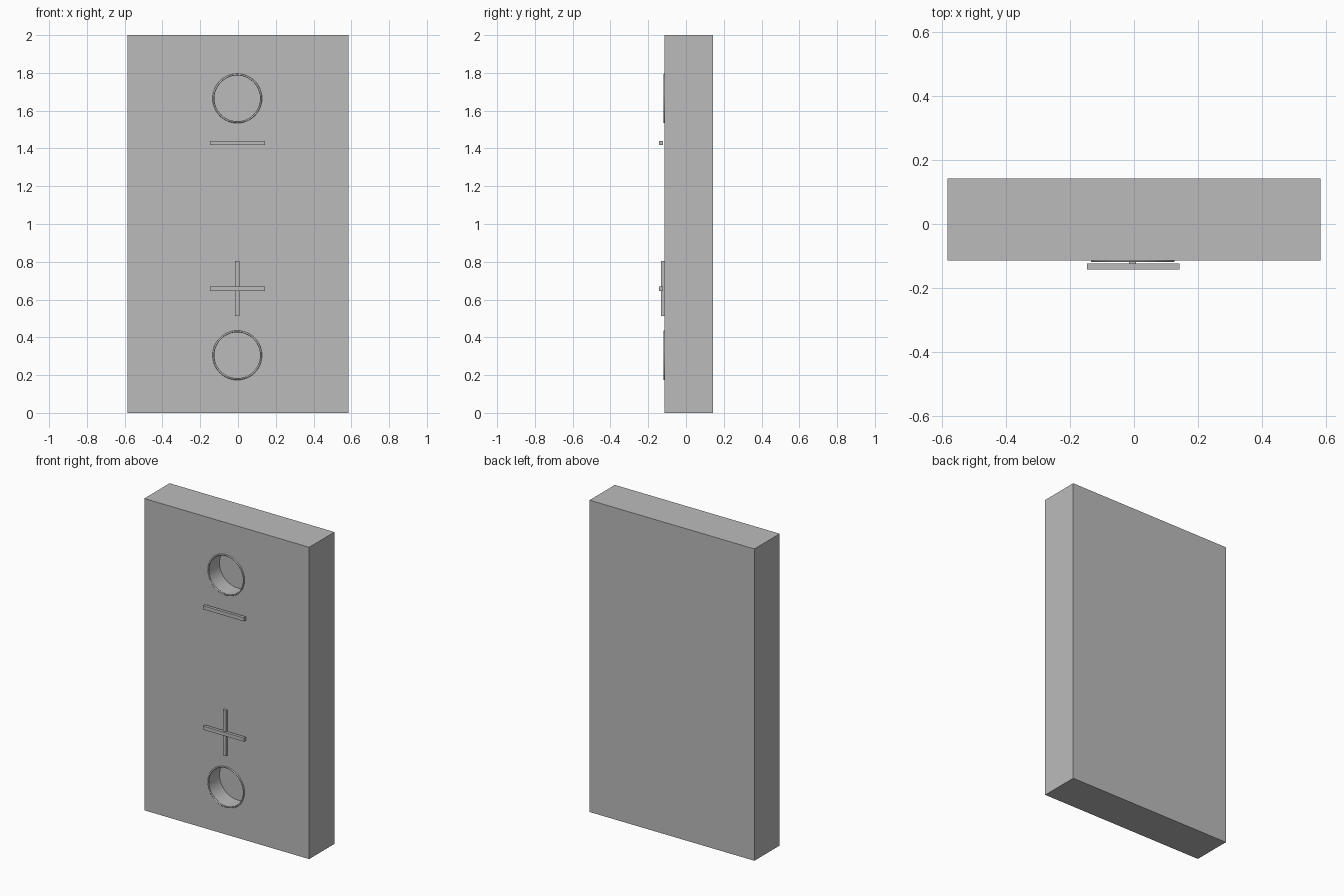
import bpy
import math

cube = bpy.data.objects.get("Cube")
if cube:
    bpy.data.objects.remove(cube, do_unlink=True)

grey = bpy.data.materials.new("plain grey")
grey.use_nodes = True
colour = (0.5, 0.5, 0.5, 1)
grey.diffuse_color = colour
grey.node_tree.nodes["Principled BSDF"].inputs["Base Color"].default_value = colour

FRONT, BACK = -0.114, 0.142   # slab faces
HOLE_FLOOR = 0.0
CX = -0.004                   # centre line of the fittings
HOLES = {"upper": 1.665, "lower": 0.305}


def finish(name):
    obj = bpy.context.object
    obj.name = name
    obj.data.materials.append(grey)
    return obj


def box(name, x, y, z):
    """Box between (low, high) limits on each axis."""
    limits = (x, y, z)
    bpy.ops.mesh.primitive_cube_add(size=1, location=[(a + b) / 2 for a, b in limits])
    obj = finish(name)
    obj.scale = [b - a for a, b in limits]
    bpy.ops.object.transform_apply(location=False, rotation=False, scale=True)
    return obj


# Slab with two blind round holes
slab = box("slab", (-0.585, 0.585), (FRONT, BACK), (0, 2))
for side, z in HOLES.items():
    start = FRONT - 0.1
    bpy.ops.mesh.primitive_cylinder_add(
        vertices=48, radius=0.127, depth=HOLE_FLOOR - start,
        location=(CX, (start + HOLE_FLOOR) / 2, z), rotation=(math.pi / 2, 0, 0))
    cutter = finish(side + "_hole_cutter")
    cutter.hide_render = True
    cut = slab.modifiers.new(side + "_hole", "BOOLEAN")
    cut.operation = "DIFFERENCE"
    cut.solver = "EXACT"
    cut.object = cutter
    bpy.context.view_layer.objects.active = slab
    bpy.ops.object.modifier_apply(modifier=cut.name)
    bpy.data.objects.remove(cutter, do_unlink=True)

bpy.ops.object.select_all(action="DESELECT")
slab.select_set(True)
bpy.context.view_layer.objects.active = slab
bpy.ops.object.shade_smooth_by_angle(angle=math.radians(30))

# Thin raised rims around the holes
for side, z in HOLES.items():
    bpy.ops.mesh.primitive_torus_add(
        major_radius=0.126, minor_radius=0.005, major_segments=48, minor_segments=10,
        location=(CX, FRONT - 0.001, z), rotation=(math.pi / 2, 0, 0))
    finish(side + "_hole_rim")
    bpy.ops.object.shade_smooth_by_angle(angle=math.radians(40))

# Raised minus and plus marks
bar_x, bar_y = (CX - 0.144, CX + 0.146), (-0.142, -0.123)
box("minus_bar", bar_x, bar_y, (1.417, 1.44))
box("plus_bar_across", bar_x, bar_y, (0.645, 0.668))
box("plus_bar_upright", (CX - 0.011, CX + 0.011), (-0.132, FRONT), (0.513, 0.803))
